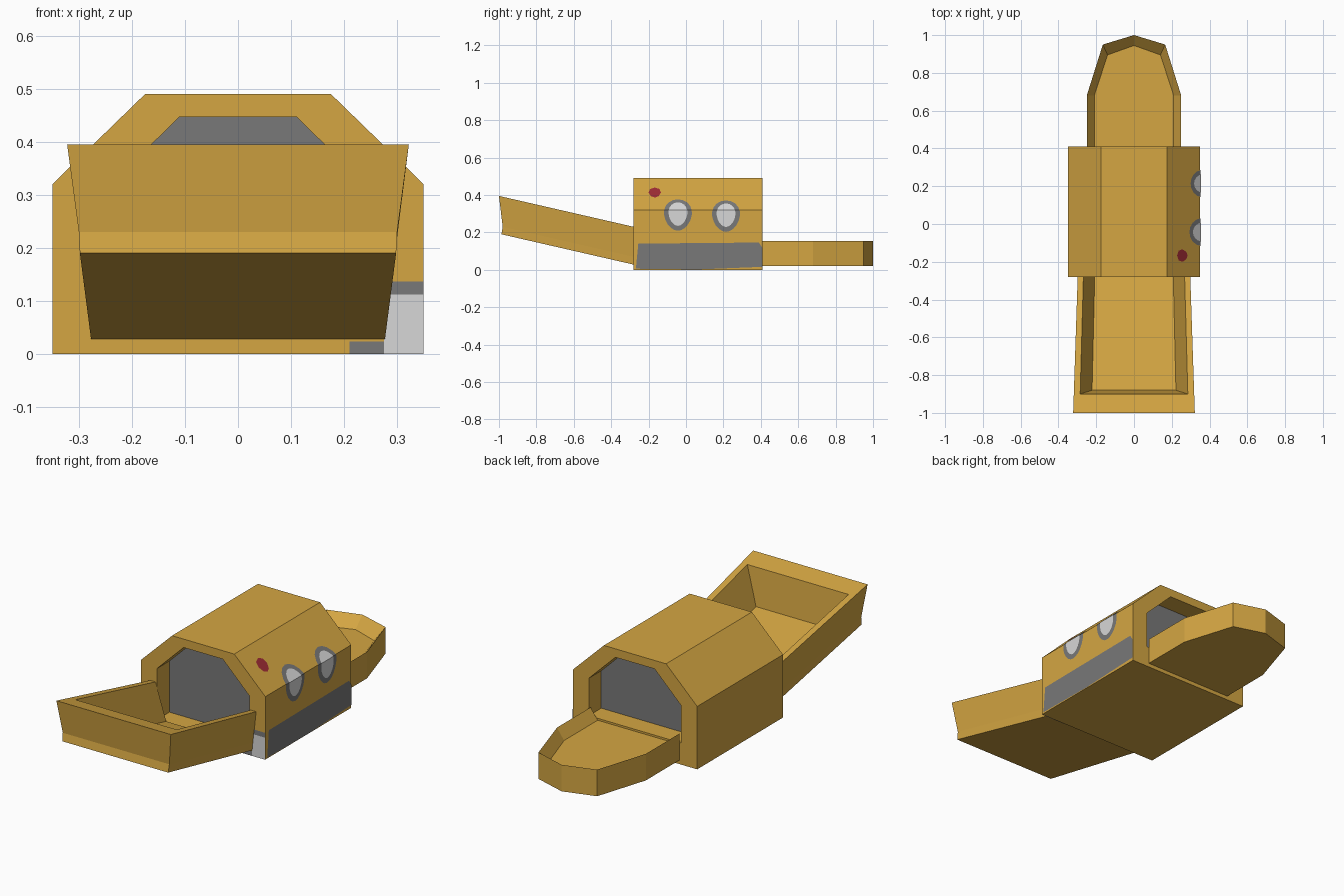
import bpy, bmesh, math
from mathutils import Vector

cube = bpy.data.objects.get("Cube")
if cube:
    bpy.data.objects.remove(cube, do_unlink=True)


def material(name, rgb):
    m = bpy.data.materials.new(name)
    m.use_nodes = True
    col = (*rgb, 1)
    m.diffuse_color = col
    m.node_tree.nodes["Principled BSDF"].inputs["Base Color"].default_value = col
    return m


YELLOW = material("ochre yellow", (0.66, 0.38, 0.055))
GREY = material("mid grey", (0.19, 0.19, 0.19))
LIGHT = material("light grey", (0.68, 0.68, 0.68))
RED = material("dark red", (0.34, 0.025, 0.035))


def finish(bm, name, mats, recalc=True):
    if recalc:
        bmesh.ops.recalc_face_normals(bm, faces=bm.faces)
    me = bpy.data.meshes.new(name)
    bm.to_mesh(me)
    bm.free()
    for m in mats:
        me.materials.append(m)
    ob = bpy.data.objects.new(name, me)
    bpy.context.collection.objects.link(ob)
    return ob


def loft(name, rings, mats, cap_index=0, open_end=False):
    """Join rings of points in order and cap the first and last one."""
    bm = bmesh.new()
    loops = [[bm.verts.new(p) for p in ring] for ring in rings]
    n = len(loops[0])
    for a, b in zip(loops, loops[1:]):
        for i in range(n - 1 if open_end else n):
            j = (i + 1) % n
            bm.faces.new((a[i], a[j], b[j], b[i]))
    for ring in (loops[0], loops[-1]):
        bm.faces.new(ring).material_index = cap_index
    return finish(bm, name, mats)


def mirrored(half):
    """Complete a half outline with its mirror image in x."""
    other = [(-p[0], *p[1:]) for p in reversed(half) if p[0] > 0]
    return half + other


def section(half, y):
    return [(x, y, z) for x, z in mirrored(half)]


# Main body: chamfered block with a shallow grey-backed recess at each end
SHOULDER, SIDE = 0.32, 0.35
FRONT, BACK, RECESS = -0.28, 0.41, 0.1
outer = [(SIDE, 0), (SIDE, SHOULDER), (0.175, 0.49)]


def opening(floor):
    return [(0.26, floor), (0.26, 0.3), (0.11, 0.447)]


loft("body", [
    section(opening(0.04), FRONT + RECESS),
    section(opening(0.04), FRONT),
    section(outer, FRONT),
    section(outer, BACK),
    section(opening(0.11), BACK),
    section(opening(0.11), BACK - RECESS),
], [YELLOW, GREY], cap_index=1)

# Rear tray: pointed plan with sloping inner walls
rear_rim = [(0.25, BACK), (0.25, 0.68), (0.165, 0.95), (0, 1.0)]
rear_floor = [(0.21, BACK), (0.21, 0.68), (0.14, 0.895), (0, 0.945)]


def level(half, z):
    return [(x, y, z) for x, y in mirrored(half)]


loft("rear_tray", [level(rear_rim, 0.02), level(rear_rim, 0.155),
                   level(rear_floor, 0.1)], [YELLOW], open_end=True)

# Front tray: rises forward and flares, with a flat rim and a creased nose
loft("front_tray", [
    mirrored([(0.277, FRONT, 0.028), (0.298, -0.987, 0.19)]),
    mirrored([(0.281, FRONT, 0.07), (0.3, -0.98, 0.23)]),
    mirrored([(0.298, FRONT, 0.23), (0.322, -1.0, 0.395)]),
    mirrored([(0.268, FRONT, 0.23), (0.285, -0.9, 0.372)]),
    mirrored([(0.208, FRONT, 0.045), (0.222, -0.88, 0.182)]),
], [YELLOW], open_end=True)


# Thin painted plates
def side_patch(name, outline, mat, lift):
    """Lay a flat (y, z) outline on the side, folded over the shoulder."""
    bm = bmesh.new()
    bm.faces.new([bm.verts.new((0, y, z)) for y, z in outline])
    bmesh.ops.bisect_plane(bm, geom=bm.verts[:] + bm.edges[:] + bm.faces[:],
                           plane_co=(0, 0, SHOULDER), plane_no=(0, 0, 1))
    for v in bm.verts:
        v.co.x = SIDE + lift - max(0, v.co.z - SHOULDER) * 0.175 / 0.17
    bm.normal_update()
    flip = [f for f in bm.faces if f.normal.x < 0]
    bmesh.ops.reverse_faces(bm, faces=flip)
    return finish(bm, name, [mat], recalc=False)


def egg(cy, cz, ry, rz, n=20):
    pts = []
    for i in range(n):
        a = math.tau * i / n
        width = ry * (1 + 0.15 * math.sin(a))
        pts.append((cy + width * math.cos(a), cz + rz * math.sin(a)))
    return pts


def rect(a0, a1, b0, b1):
    return [(a0, b0), (a1, b0), (a1, b1), (a0, b1)]


for label, cy, cz in (("front", -0.043, 0.293), ("rear", 0.214, 0.287)):
    side_patch(label + "_window_frame", egg(cy, cz, 0.074, 0.084), GREY, 0.002)
    side_patch(label + "_window_pane", egg(cy, cz + 0.005, 0.05, 0.063), LIGHT, 0.004)

side_patch("red_marker", egg(-0.167, 0.413, 0.033, 0.027, 8), RED, 0.002)
side_patch("side_band", [(-0.268, 0.006), (0.06, 0.002), (BACK, 0.016), (BACK, 0.115),
                         (0.39, 0.146), (-0.255, 0.14)], GREY, 0.002)


def front_patch(name, outline, mat):
    bm = bmesh.new()
    bm.faces.new([bm.verts.new((x, FRONT - 0.002, z)) for x, z in outline])
    return finish(bm, name, [mat], recalc=False)


front_patch("front_corner_light", rect(0.275, SIDE, 0, 0.112), LIGHT)
front_patch("front_corner_stripe", rect(0.285, SIDE, 0.112, 0.137), GREY)
front_patch("front_lower_stripe", rect(0.21, 0.275, 0, 0.024), GREY)
